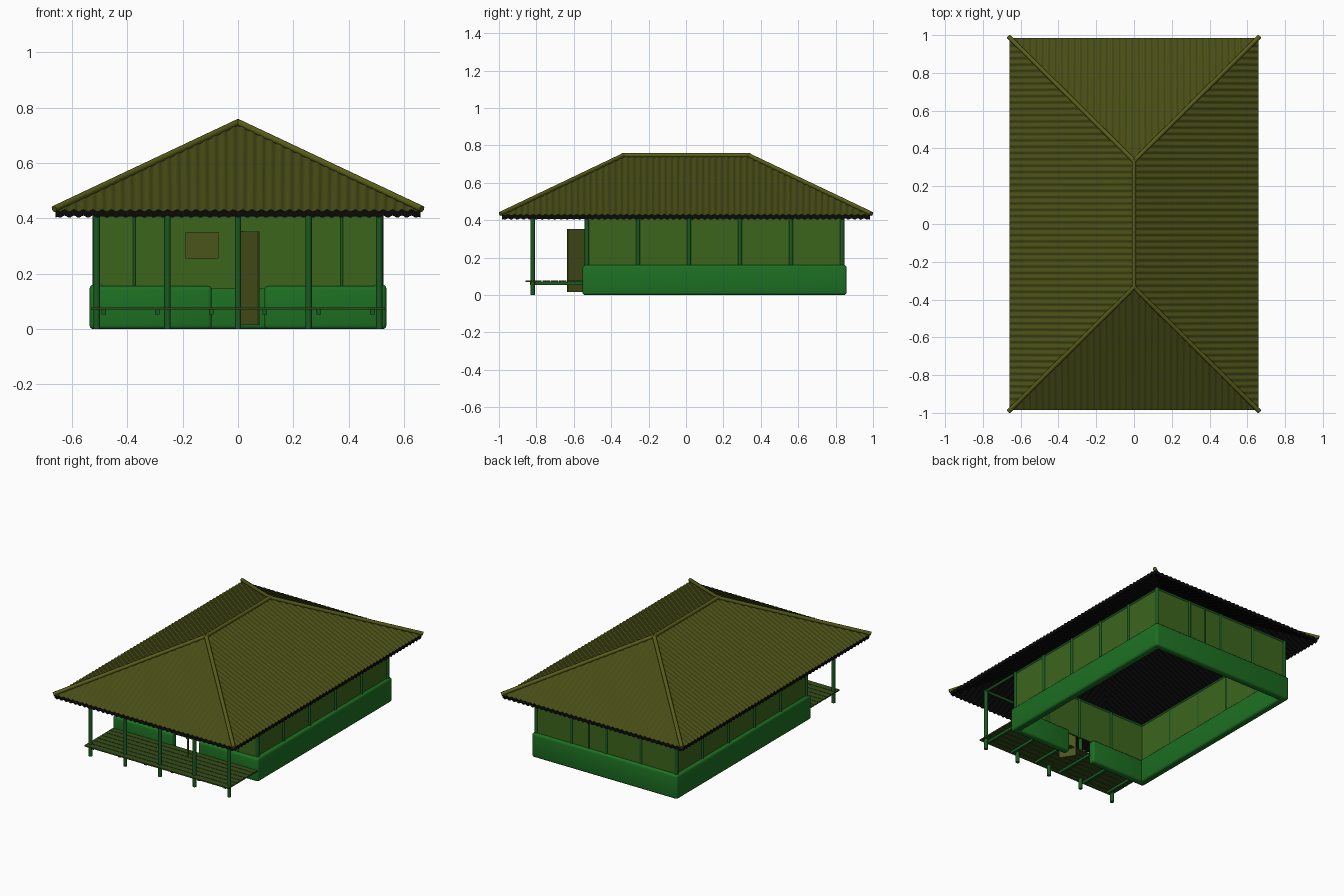
import bpy, bmesh, math
from mathutils import Vector

if "Cube" in bpy.data.objects:
    bpy.data.objects.remove(bpy.data.objects["Cube"])


def material(name, rgb):
    m = bpy.data.materials.new(name)
    m.diffuse_color = (*rgb, 1)
    m.use_nodes = True
    m.node_tree.nodes["Principled BSDF"].inputs["Base Color"].default_value = m.diffuse_color
    return m


OLIVE = material("olive sheet", (0.065, 0.075, 0.008))
CAP = material("olive cap", (0.10, 0.11, 0.01))
BLACK = material("dark underside", (0.003, 0.003, 0.003))
WALL = material("wall green", (0.045, 0.13, 0.012))
BASE = material("base green", (0.012, 0.16, 0.016))
POST = material("post green", (0.01, 0.10, 0.015))
DECK = material("deck olive", (0.035, 0.075, 0.01))
BOARD = material("board", (0.07, 0.09, 0.012))


def add(name, bm, *mats, smooth=None):
    me = bpy.data.meshes.new(name)
    bm.to_mesh(me)
    bm.free()
    ob = bpy.data.objects.new(name, me)
    bpy.context.collection.objects.link(ob)
    for m in mats:
        me.materials.append(m)
    if smooth:
        bpy.ops.object.select_all(action='DESELECT')
        ob.select_set(True)
        bpy.context.view_layer.objects.active = ob
        bpy.ops.object.shade_smooth_by_angle(angle=math.radians(smooth))
    return ob


def box(name, x0, x1, y0, y1, z0, z1, mat, bevel=0.0, rot=0.0):
    bm = bmesh.new()
    bmesh.ops.create_cube(bm, size=1)
    bmesh.ops.scale(bm, vec=(x1 - x0, y1 - y0, z1 - z0), verts=bm.verts)
    if bevel:
        bmesh.ops.bevel(bm, geom=bm.edges[:], offset=bevel, segments=3,
                        affect='EDGES', profile=0.5)
    ob = add(name, bm, mat, smooth=40 if bevel else None)
    ob.location = ((x0 + x1) / 2, (y0 + y1) / 2, (z0 + z1) / 2)
    ob.rotation_euler.z = rot
    return ob


def pole(name, a, b, r, mat, sides=10):
    a, b = Vector(a), Vector(b)
    bm = bmesh.new()
    bmesh.ops.create_cone(bm, cap_ends=True, segments=sides, radius1=r,
                          radius2=r, depth=(b - a).length)
    ob = add(name, bm, mat, smooth=50)
    ob.location = (a + b) / 2
    ob.rotation_mode = 'QUATERNION'
    ob.rotation_quaternion = (b - a).to_track_quat('Z', 'Y')
    return ob


# Corrugated hip roof: olive top sheet, dark rim and underside
HX, HY, RIDGE = 0.66, 0.985, 0.335
EAVE, TOP, THICK, PITCH = 0.428, 0.742, 0.022, 0.0335


def slope(name, inward, half, flat, run):
    n = Vector(inward)
    e = Vector((n.y, -n.x, 0))
    dist = HX if n.x else HY
    steps = round(2 * half / PITCH) * 6
    bm = bmesh.new()
    cols = []
    for i in range(steps + 1):
        t = -half + 2 * half * i / steps
        h = max(0.004, min(1, (half - abs(t)) / (half - flat)))
        wave = 0.004 * math.cos(math.pi * i / 3)
        pts = []
        for f in (0, h):
            p = e * t - n * dist + n * run * f
            z = EAVE + (TOP - EAVE) * f + wave
            pts += [bm.verts.new((p.x, p.y, z)), bm.verts.new((p.x, p.y, z - THICK))]
        cols.append(pts)
    for (a, al, b, bl), (c, cl, d, dl) in zip(cols, cols[1:]):
        bm.faces.new((a, c, d, b))
        bm.faces.new((al, cl, c, a)).material_index = 1
        bm.faces.new((al, bl, dl, cl)).material_index = 1
    add(name, bm, OLIVE, BLACK, smooth=40)


for s, side in ((-1, "front"), (1, "back")):
    slope(f"{side}_roof_slope", (0, -s, 0), HX, 0, HY - RIDGE)
for s, side in ((-1, "left"), (1, "right")):
    slope(f"{side}_roof_slope", (-s, 0, 0), HY, RIDGE, HX)

# Ridge and hip caps
pole("ridge_cap", (0, -RIDGE - 0.01, 0.747), (0, RIDGE + 0.01, 0.747), 0.012, CAP)
for sx in (-1, 1):
    for sy in (-1, 1):
        pole("hip_cap", (0, sy * RIDGE, 0.747),
             (sx * 0.664, sy * 0.992, 0.434), 0.012, CAP)

# Upper walls
WX, Y0, Y1 = 0.51, -0.53, 0.835
for s, side in ((-1, "left"), (1, "right")):
    box(f"{side}_wall", s * WX - 0.005, s * WX + 0.005, Y0, Y1, 0.145, 0.42, WALL)
    # Thick rounded lower wall
    box(f"{side}_base_wall", s * 0.51 - 0.026, s * 0.51 + 0.026, Y0 - 0.02, Y1 + 0.02,
        0, 0.16, BASE, 0.014)
    pole(f"{side}_top_plate", (s * WX, -0.82, 0.415), (s * WX, Y1, 0.415), 0.009, POST)
for y, side in ((Y0, "front"), (Y1, "back")):
    box(f"{side}_wall", -WX, WX, y - 0.005, y + 0.005, 0.145, 0.42, WALL)
    pole(f"{side}_top_plate", (-WX, y, 0.415), (WX, y, 0.415), 0.009, POST)
box("back_base_wall", -0.535, 0.535, Y1 - 0.026, Y1 + 0.024, 0, 0.16, BASE, 0.014)
for s in (-1, 1):
    lo, hi = sorted((s * 0.095, s * 0.535))
    box("front_base_wall", lo, hi, Y0 - 0.024, Y0 + 0.026, 0, 0.155, BASE, 0.014)

# Wall posts
for i in range(6):
    y = Y0 + (Y1 - Y0) * i / 5
    for s in (-1, 1):
        corner = i in (0, 5)
        pole("wall_post", (s * 0.514, y, 0), (s * 0.514, y, 0.42),
             0.012 if corner else 0.011, POST)
for x in (-0.255, 0, 0.255):
    for y in (Y0, Y1):
        pole("wall_post", (x, y, 0.14), (x, y, 0.42), 0.011, POST)
for x in (-0.375, 0.375):
    pole("thin_front_post", (x, Y0 - 0.004, 0.15), (x, Y0 - 0.004, 0.42), 0.005, POST)
pole("thin_back_post", (0.128, Y1 + 0.004, 0.15), (0.128, Y1 + 0.004, 0.42), 0.005, POST)

# Window board and open door leaf
box("window_board", -0.19, -0.07, -0.545, -0.533, 0.255, 0.35, BOARD)
box("door_leaf", -0.01, 0.10, -0.592, -0.584, 0.015, 0.352, BOARD, rot=math.radians(-57))

# Veranda posts, beam, joists and deck planks
for i in range(5):
    x = -0.51 + 0.255 * i
    pole("veranda_post", (x, -0.82, 0), (x, -0.82, 0.42), 0.012, POST)
pole("veranda_beam", (-0.52, -0.82, 0.415), (0.52, -0.82, 0.415), 0.009, POST)
for i in range(6):
    x = -0.485 + 0.194 * i
    box("deck_joist", x - 0.008, x + 0.008, -0.835, -0.54, 0.053, 0.07, POST)
for i in range(7):
    y = -0.857 + 0.0445 * i
    box("deck_plank", -0.53, 0.53, y, y + 0.041, 0.07, 0.078, DECK)
